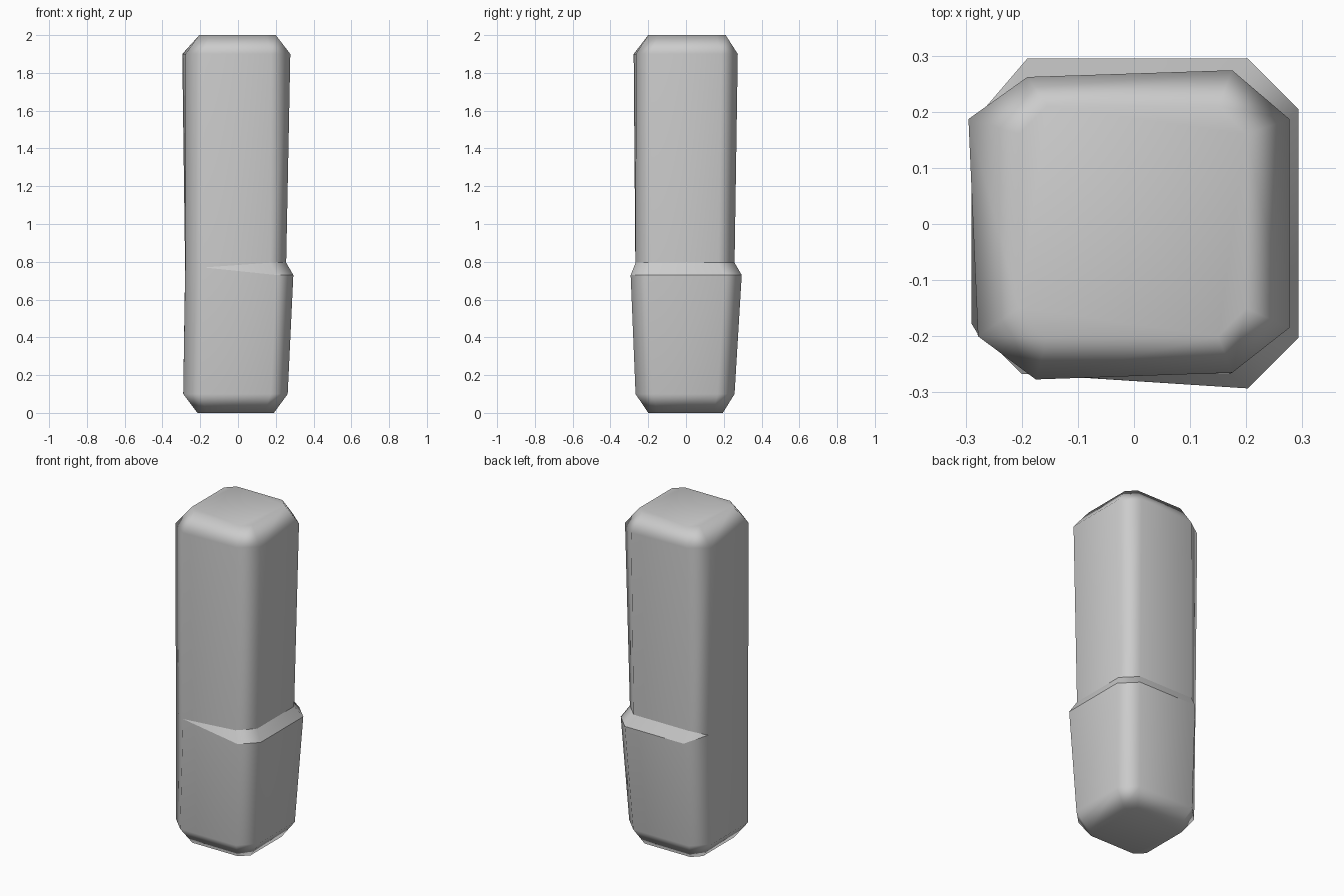
import bpy
import bmesh

if "Cube" in bpy.data.objects:
    bpy.data.objects.remove(bpy.data.objects["Cube"], do_unlink=True)

grey = bpy.data.materials.new("plain grey")
grey.use_nodes = True
colour = (0.6, 0.6, 0.6, 1)
grey.diffuse_color = colour
grey.node_tree.nodes["Principled BSDF"].inputs["Base Color"].default_value = colour


def octagon(z, left, right, front, back, chamfer):
    """Cut-corner rectangle, starting at the front of the +x side."""
    c = chamfer
    return [(right, front + c, z), (right, back - c, z),
            (right - c, back, z), (left + c, back, z),
            (left, back - c, z), (left, front + c, z),
            (left + c, front, z), (right - c, front, z)]


# Rings from the base up: the ledge lies between the third and fourth
rings = [
    octagon(0, -0.215, 0.19, -0.2, 0.195, 0.05),
    octagon(0.1, -0.29, 0.263, -0.267, 0.257, 0.09),
    octagon(0.73, -0.28, 0.293, -0.293, 0.295, 0.09),
    octagon(0.795, -0.28, 0.255, -0.267, 0.257, 0.085),
    [(0.277, -0.185, 1.9), (0.277, 0.187, 1.9), (0.175, 0.274, 1.9),
     (-0.19, 0.262, 1.9), (-0.295, 0.187, 1.9), (-0.278, -0.2, 1.9),
     (-0.175, -0.277, 1.9), (0.175, -0.265, 1.9)],
    octagon(2, -0.205, 0.2, -0.2, 0.21, 0.05),
]
# The ledge dies out into single points around the -x side
fade = {4: (-0.28, 0.19, 0.765), 5: (-0.279, -0.195, 0.77),
        6: (-0.18, -0.268, 0.77)}
for i, point in fade.items():
    rings[2][i] = rings[3][i] = point

bm = bmesh.new()
loops = [[bm.verts.new(p) for p in ring] for ring in rings]
for low, high in zip(loops, loops[1:]):
    for i in range(8):
        j = (i + 1) % 8
        if low is loops[2] and i in fade and j in fade:
            continue
        bm.faces.new((low[i], low[j], high[j], high[i]))
bm.faces.new(loops[0][::-1])
bm.faces.new(loops[-1])
for f in bm.faces:
    f.smooth = True
# Crisp edges along both sides of the ledge
for loop in loops[2:4]:
    for i in range(8):
        j = (i + 1) % 8
        if not (i in fade and j in fade):
            bm.edges.get((loop[i], loop[j])).smooth = False
bmesh.ops.remove_doubles(bm, verts=bm.verts, dist=0.0005)
bmesh.ops.recalc_face_normals(bm, faces=bm.faces)

mesh = bpy.data.meshes.new("stepped_post")
bm.to_mesh(mesh)
bm.free()
mesh.materials.append(grey)
post = bpy.data.objects.new("stepped_post", mesh)
bpy.context.collection.objects.link(post)

# Flat broad faces with softly shaded chamfers
soft = post.modifiers.new("soft_chamfers", "WEIGHTED_NORMAL")
soft.keep_sharp = True
